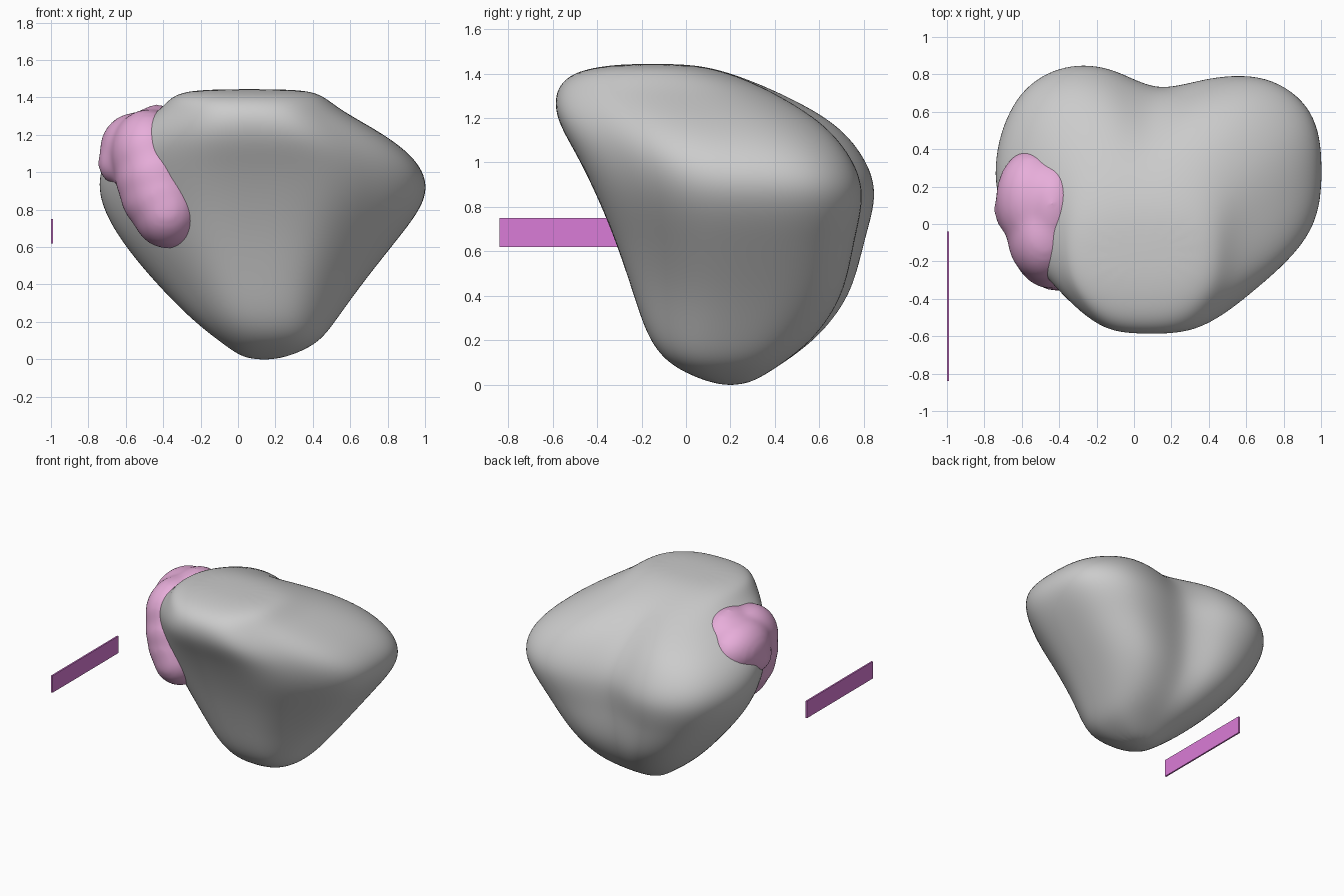
import bpy, bmesh
from math import sin, cos, pi
from mathutils import Matrix, Vector

if "Cube" in bpy.data.objects:
    bpy.data.objects.remove(bpy.data.objects["Cube"])


def finish(name, bm, color=None):
    bmesh.ops.recalc_face_normals(bm, faces=bm.faces[:])
    me = bpy.data.meshes.new(name)
    bm.to_mesh(me)
    bm.free()
    ob = bpy.data.objects.new(name, me)
    bpy.context.collection.objects.link(ob)
    if color:
        mat = bpy.data.materials.new(name + "_mat")
        mat.diffuse_color = color
        mat.use_nodes = True
        mat.node_tree.nodes["Principled BSDF"].inputs["Base Color"].default_value = mat.diffuse_color
        me.materials.append(mat)
    return ob


# Cross-section at the widest level: two rear lobes with a shallow notch between
WIDE = [(0.10, -0.39), (0.46, -0.40), (0.70, -0.23), (0.98, 0.00),
        (1.00, 0.33), (0.97, 0.62), (0.71, 0.81), (0.37, 0.78),
        (0.12, 0.69), (-0.11, 0.84), (-0.37, 0.86), (-0.62, 0.73),
        (-0.75, 0.41), (-0.73, 0.10), (-0.49, -0.17), (-0.20, -0.39)]
N = len(WIDE)

# Levels: z, left, right, front, back, share of the lobed section
LEVELS = [(0.01, 0.02, 0.26, 0.10, 0.30, 0.0),
          (0.08, -0.08, 0.43, -0.07, 0.42, 0.1),
          (0.20, -0.24, 0.52, -0.17, 0.61, 0.4),
          (0.40, -0.44, 0.66, -0.23, 0.76, 0.75),
          (0.65, -0.65, 0.86, -0.31, 0.80, 0.9),
          (0.87, -0.76, 1.03, -0.40, 0.86, 1.0),
          (1.05, -0.74, 0.98, -0.49, 0.78, 1.0),
          (1.20, -0.62, 0.79, -0.58, 0.64, 1.0),
          (1.33, -0.42, 0.55, -0.59, 0.42, 0.5),
          (1.41, -0.36, 0.46, -0.51, 0.20, 0.2),
          (1.44, -0.24, 0.36, -0.34, 0.04, 0.0)]


def rounded(i, n=2.5):
    a = -pi / 2 + 2 * pi * i / N
    f = lambda t: (1 if t > 0 else -1) * abs(t) ** (2 / n)
    return f(cos(a)), f(sin(a))


# Gland body: lofted sections closed with a pole at each end
bm = bmesh.new()
rings = []
for z, xl, xr, yf, yb, w in LEVELS:
    ring = []
    for i, (px, py) in enumerate(WIDE):
        cu, cv = rounded(i)
        u = w * (px - 0.125) / 0.875 + (1 - w) * cu
        v = w * (py - 0.225) / 0.615 + (1 - w) * cv
        ring.append(bm.verts.new(((xl + xr) / 2 + 1.01 * u * (xr - xl) / 2,
                                  (yf + yb) / 2 + 1.01 * v * (yb - yf) / 2, z)))
    rings.append(ring)
for a, b in zip(rings, rings[1:]):
    for i in range(N):
        j = (i + 1) % N
        bm.faces.new((a[i], a[j], b[j], b[i]))
for ring, pole in ((rings[0], (0.14, 0.2, -0.005)), (rings[-1], (0.06, -0.15, 1.445))):
    p = bm.verts.new(pole)
    for i in range(N):
        bm.faces.new((ring[i], ring[(i + 1) % N], p))
body = finish("gland_body", bm)
sub = body.modifiers.new("smooth", 'SUBSURF')
sub.levels = sub.render_levels = 3
body.data.polygons.foreach_set("use_smooth", [True] * len(body.data.polygons))

# Lesion: overlapping lumps fused into one patch on the front left shoulder
LUMPS = [((-0.55, 0.13, 1.12), (0.19, 0.27, 0.20)),
         ((-0.43, 0.10, 1.13), (0.17, 0.26, 0.235)),
         ((-0.48, -0.06, 1.10), (0.20, 0.25, 0.24)),
         ((-0.44, -0.09, 0.98), (0.22, 0.26, 0.22)),
         ((-0.41, -0.11, 0.88), (0.22, 0.25, 0.21)),
         ((-0.38, -0.13, 0.80), (0.19, 0.235, 0.21)),
         ((-0.65, 0.08, 1.05), (0.10, 0.14, 0.12))]
bm = bmesh.new()
for c, r in LUMPS:
    m = Matrix.Translation(c) @ Matrix.Diagonal(Vector((*r, 1.0)))
    bmesh.ops.create_icosphere(bm, subdivisions=4, radius=1, matrix=m)
lesion = finish("lesion", bm, (0.80, 0.42, 0.70, 1))
rm = lesion.modifiers.new("fuse", 'REMESH')
rm.mode = 'VOXEL'
rm.voxel_size = 0.022
rm.use_smooth_shade = True
sm = lesion.modifiers.new("soften", 'SMOOTH')
sm.factor = 0.5
sm.iterations = 20

# Blank orientation plate standing off the front left side
bm = bmesh.new()
m = Matrix.Translation((-0.994, -0.44, 0.685)) @ Matrix.Diagonal(Vector((0.012, 0.80, 0.13, 1)))
bmesh.ops.create_cube(bm, size=1, matrix=m)
finish("orientation_plate", bm, (0.70, 0.20, 0.68, 1))
